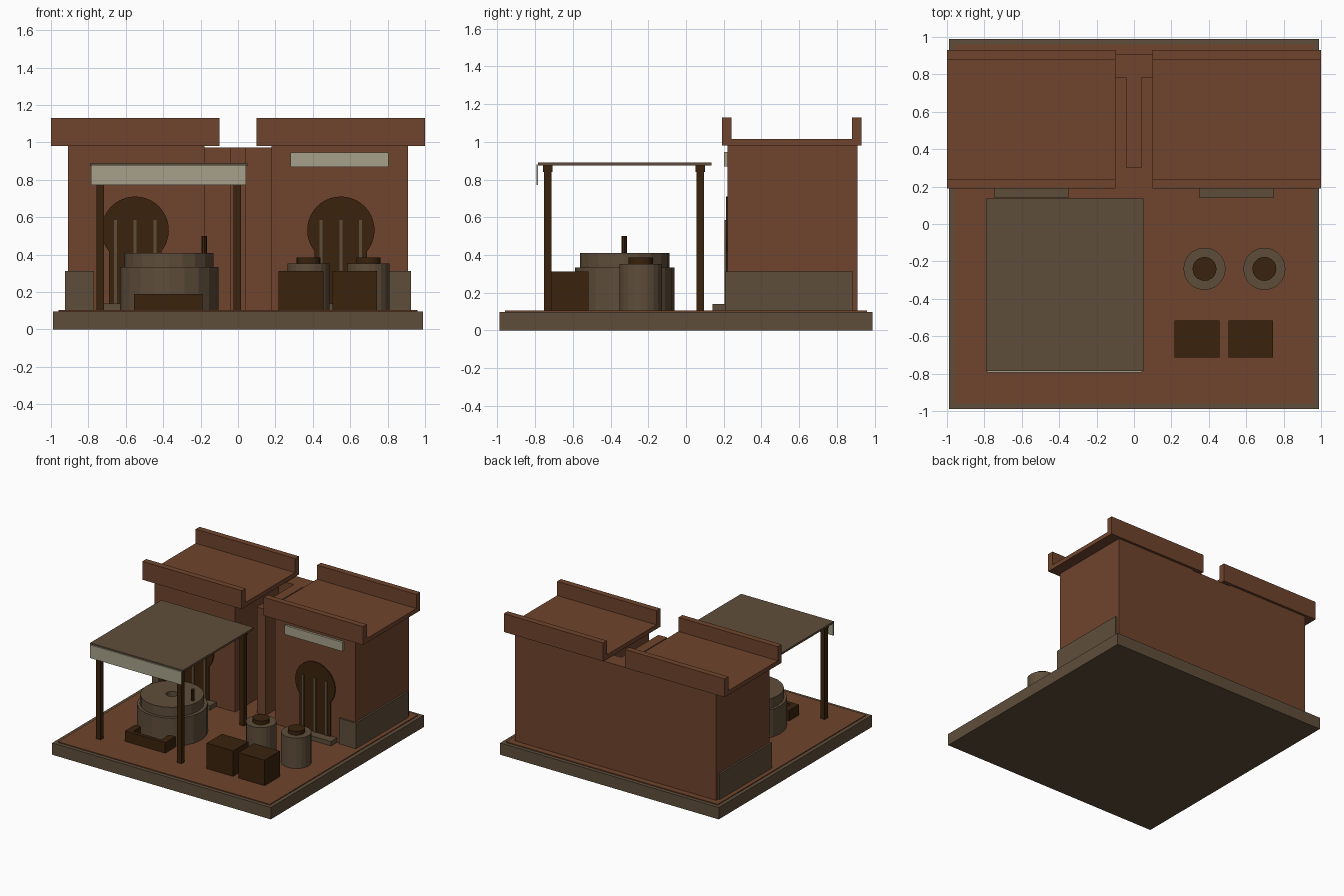
import bpy, bmesh, math

if "Cube" in bpy.data.objects:
    bpy.data.objects.remove(bpy.data.objects["Cube"])


def mat(name, rgb):
    m = bpy.data.materials.new(name)
    m.diffuse_color = (*rgb, 1)
    m.use_nodes = True
    m.node_tree.nodes["Principled BSDF"].inputs["Base Color"].default_value = m.diffuse_color
    return m


CLAY = mat("terracotta", (0.162, 0.058, 0.026))
STONE = mat("stone", (0.114, 0.076, 0.043))
WOOD = mat("dark_wood", (0.042, 0.016, 0.004))
PALE = mat("pale_cloth", (0.39, 0.355, 0.255))


def finish(name, bm, m):
    bmesh.ops.recalc_face_normals(bm, faces=bm.faces)
    me = bpy.data.meshes.new(name)
    bm.to_mesh(me)
    bm.free()
    me.materials.append(m)
    ob = bpy.data.objects.new(name, me)
    bpy.context.collection.objects.link(ob)
    return ob


def boxes(name, m, *spans):
    """One object from boxes given as (x0, x1, y0, y1, z0, z1)."""
    bm = bmesh.new()
    for x0, x1, y0, y1, z0, z1 in spans:
        vs = bmesh.ops.create_cube(bm, size=1)["verts"]
        for v in vs:
            v.co = ((x0 + x1) / 2 + v.co.x * (x1 - x0),
                    (y0 + y1) / 2 + v.co.y * (y1 - y0),
                    (z0 + z1) / 2 + v.co.z * (z1 - z0))
    return finish(name, bm, m)


def lathe(name, m, cx, cy, profile, n=20):
    """Closed turned solid; profile is (radius, z) from bottom to top."""
    bm = bmesh.new()
    rings = []
    for r, z in profile:
        rings.append([bm.verts.new((cx + r * math.cos(2 * math.pi * i / n),
                                    cy + r * math.sin(2 * math.pi * i / n), z)) for i in range(n)])
    for a, b in zip(rings, rings[1:]):
        for i in range(n):
            j = (i + 1) % n
            bm.faces.new((a[i], a[j], b[j], b[i]))
    bm.faces.new(rings[0])
    bm.faces.new(rings[-1])
    return finish(name, bm, m)


def keyhole_door(name, cx):
    # round head on straight jambs
    r, w, cz = 0.18, 0.14, 0.531
    a0 = -math.acos(w / r)
    pts = [(cx + w, 0.105)]
    n = 28
    for i in range(n + 1):
        a = a0 + (math.pi - 2 * a0) * i / n
        pts.append((cx + r * math.cos(a), cz + r * math.sin(a)))
    pts.append((cx - w, 0.105))
    bm = bmesh.new()
    f = bm.faces.new([bm.verts.new((x, 0.211, z)) for x, z in pts])
    ext = bmesh.ops.extrude_face_region(bm, geom=[f])["geom"]
    for v in ext:
        if isinstance(v, bmesh.types.BMVert):
            v.co.y = 0.225
    return finish(name, bm, WOOD)


G = 0.104  # courtyard level

# Ground
boxes("base_slab", STONE, (-0.99, 0.99, -0.99, 0.99, 0, 0.097))
boxes("courtyard_floor", CLAY, (-0.96, 0.96, -0.96, 0.96, 0.09, G))

# Rear wall and divider between the houses
boxes("rear_wall", CLAY, (-0.2, 0.2, 0.78, 0.91, G, 0.972))
boxes("dividing_wall", CLAY, (-0.04, 0.04, 0.3, 0.785, G, 0.972))

# Two mirrored houses
for side, s in (("left", -1), ("right", 1)):
    def sx(a, b, *rest):
        return (min(s * a, s * b), max(s * a, s * b), *rest)
    boxes(side + "_house", CLAY, sx(0.18, 0.91, 0.22, 0.91, G, 0.985))
    boxes(side + "_roof", CLAY, sx(0.1, 1.0, 0.19, 0.93, 0.98, 1.015))
    boxes(side + "_parapets", CLAY, sx(0.1, 1.0, 0.19, 0.24, 0.98, 1.13),
          sx(0.1, 1.0, 0.88, 0.93, 0.98, 1.13))
    boxes(side + "_plinth", STONE, sx(0.77, 0.925, 0.206, 0.885, G, 0.313))
    keyhole_door(side + "_door", s * 0.55)
    boxes(side + "_door_bars", STONE,
          *[(s * 0.55 + d - 0.008, s * 0.55 + d + 0.008, 0.203, 0.213, 0.12, 0.585)
            for d in (-0.105, 0, 0.105)])
    boxes(side + "_doorstep", STONE, sx(0.35, 0.745, 0.14, 0.225, G, 0.14))

# Plaque above the right door
boxes("door_plaque", PALE, (0.28, 0.805, 0.202, 0.222, 0.87, 0.945))

# Canopy on posts
boxes("canopy_roof", STONE, (-0.79, 0.05, -0.785, 0.135, 0.875, 0.891))
boxes("canopy_valance", PALE, (-0.785, 0.043, -0.794, -0.784, 0.772, 0.88))
boxes("canopy_posts", WOOD, *[(x - 0.02, x + 0.02, y - 0.02, y + 0.02, G, 0.875)
                              for x in (-0.737, -0.004) for y in (-0.734, 0.075)])
boxes("canopy_beams", WOOD, *[(-0.76, 0.02, y - 0.025, y + 0.025, 0.84, 0.876)
                              for y in (-0.734, 0.075)])

# Hand mill
lathe("mill_base", STONE, -0.367, -0.325, [(0.263, G), (0.263, 0.333)])
lathe("mill_stone", STONE, -0.37, -0.325,
      [(0.238, 0.33), (0.238, 0.41), (0.045, 0.41), (0.045, 0.36)])
lathe("mill_handle", WOOD, -0.18, -0.327, [(0.014, 0.4), (0.014, 0.5)], 8)

# Trough, open toward the mill
boxes("trough", WOOD, (-0.555, -0.19, -0.67, -0.64, G, 0.19),
      (-0.555, -0.5, -0.64, -0.54, G, 0.19), (-0.245, -0.19, -0.64, -0.54, G, 0.19),
      (-0.5, -0.245, -0.64, -0.54, G, 0.125))

# Crates
boxes("left_crate", WOOD, (0.217, 0.456, -0.715, -0.517, G, 0.313))
boxes("right_crate", WOOD, (0.505, 0.742, -0.715, -0.517, G, 0.313))

# Storage jars with lids
for side, x in (("left", 0.377), ("right", 0.697)):
    lathe(side + "_jar", STONE, x, -0.24, [(0.113, G), (0.113, 0.353)])
    lathe(side + "_jar_lid", WOOD, x, -0.24, [(0.064, 0.35), (0.064, 0.385)])
